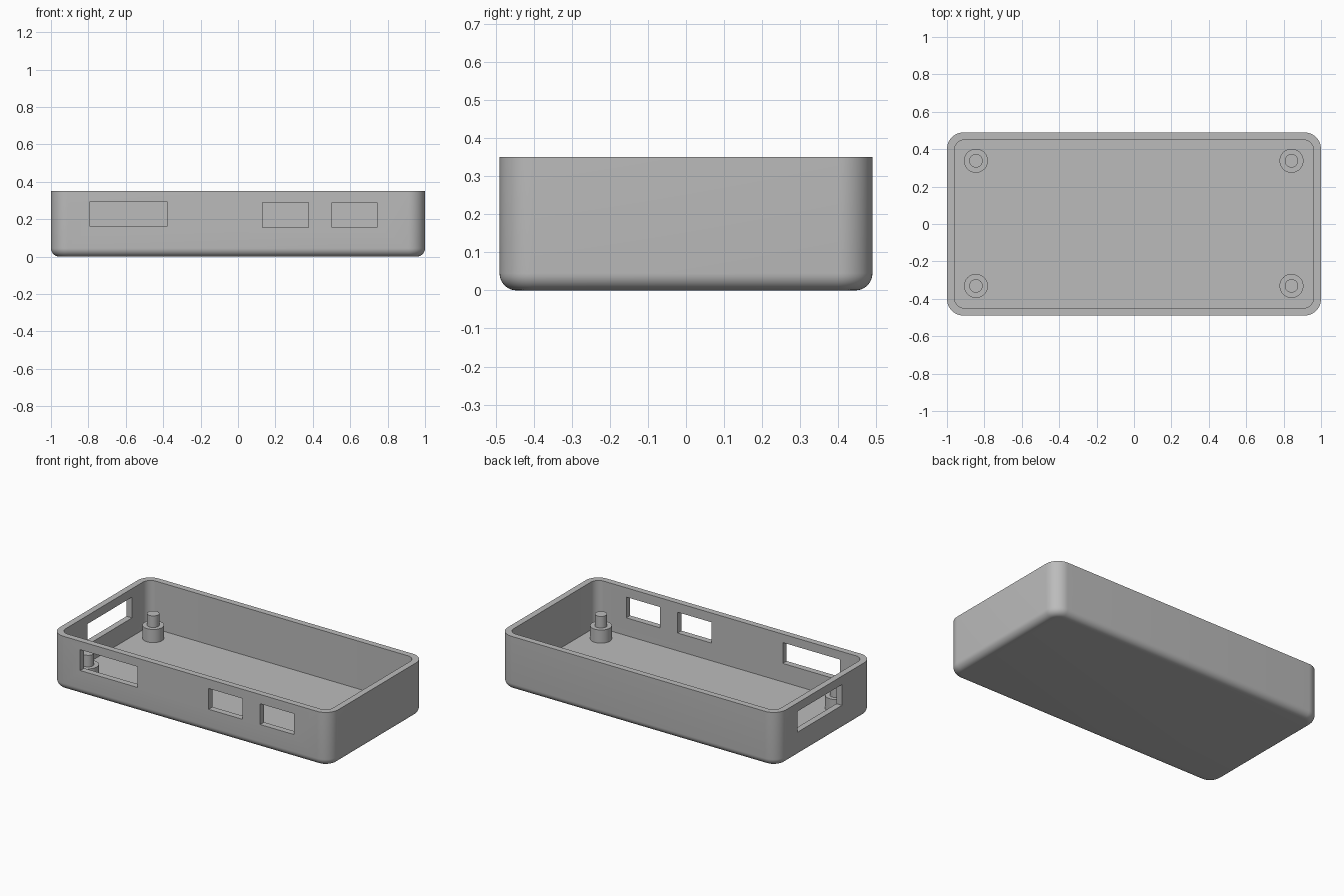
import bpy, bmesh, math

if "Cube" in bpy.data.objects:
    bpy.data.objects.remove(bpy.data.objects["Cube"])

HX, HY, H = 1.0, 0.49, 0.35      # half length, half width, height
WALL, FLOOR = 0.04, 0.04
CORNER, FILLET = 0.09, 0.045

grey = bpy.data.materials.new("plain grey")
grey.diffuse_color = (0.5, 0.5, 0.5, 1)
grey.use_nodes = True
grey.node_tree.nodes["Principled BSDF"].inputs["Base Color"].default_value = grey.diffuse_color


def add_object(name, bm):
    bmesh.ops.recalc_face_normals(bm, faces=bm.faces)
    mesh = bpy.data.meshes.new(name)
    bm.to_mesh(mesh)
    bm.free()
    mesh.materials.append(grey)
    obj = bpy.data.objects.new(name, mesh)
    bpy.context.collection.objects.link(obj)
    return obj


def rounded_outline(hx, hy, r, steps=12):
    pts = []
    for k, (sx, sy) in enumerate([(1, 1), (-1, 1), (-1, -1), (1, -1)]):
        for i in range(steps + 1):
            a = math.pi / 2 * (k + i / steps)
            pts.append((sx * (hx - r) + r * math.cos(a),
                        sy * (hy - r) + r * math.sin(a)))
    return pts


def loft(name, layers):
    """Closed solid through layers of (inset, z, half x, half y, radius)."""
    bm = bmesh.new()
    rings = [[bm.verts.new((x, y, z)) for x, y in rounded_outline(hx - d, hy - d, r - d)]
             for d, z, hx, hy, r in layers]
    for low, high in zip(rings, rings[1:]):
        n = len(low)
        for i in range(n):
            j = (i + 1) % n
            bm.faces.new((low[i], low[j], high[j], high[i]))
    bm.faces.new(rings[0])
    bm.faces.new(rings[-1])
    return add_object(name, bm)


def box(name, x0, x1, y0, y1, z0, z1):
    bm = bmesh.new()
    bmesh.ops.create_cube(bm, size=1)
    for v in bm.verts:
        v.co = ((x0 + x1) / 2 + v.co.x * (x1 - x0),
                (y0 + y1) / 2 + v.co.y * (y1 - y0),
                (z0 + z1) / 2 + v.co.z * (z1 - z0))
    return add_object(name, bm)


def cut(target, cutter):
    mod = target.modifiers.new("cut", 'BOOLEAN')
    mod.operation, mod.solver, mod.object = 'DIFFERENCE', 'EXACT', cutter
    bpy.context.view_layer.objects.active = target
    bpy.ops.object.modifier_apply(modifier=mod.name)
    bpy.data.objects.remove(cutter)


def shade(obj):
    bpy.ops.object.select_all(action='DESELECT')
    obj.select_set(True)
    bpy.context.view_layer.objects.active = obj
    bpy.ops.object.shade_smooth_by_angle(angle=math.radians(30))


# Outer shell with rounded corners and a rounded bottom edge
layers = []
for i in range(9):
    a = math.pi / 2 * i / 8
    layers.append((FILLET * (1 - math.sin(a)), FILLET * (1 - math.cos(a)), HX, HY, CORNER))
layers.append((0, H, HX, HY, CORNER))
tray = loft("case_tray", layers)

# Hollow interior, open at the top
inner = (HX - WALL, HY - WALL, CORNER - WALL + 0.005)
cut(tray, loft("cavity_cutter", [(0, FLOOR, *inner), (0, H + 0.1, *inner)]))

# Port openings in the front wall
for x0, x1, z0, z1 in [(-0.79, -0.38, 0.16, 0.295),
                       (0.132, 0.376, 0.155, 0.29),
                       (0.502, 0.744, 0.155, 0.29)]:
    cut(tray, box("port_cutter", x0, x1, -0.6, -0.4, z0, z1))

# Port opening in the left wall
cut(tray, box("side_port_cutter", -1.1, -0.9, -0.172, 0.285, 0.16, 0.295))
shade(tray)


def cylinder(name, x, y, r, z0, z1):
    bm = bmesh.new()
    bmesh.ops.create_cone(bm, cap_ends=True, segments=40, radius1=r, radius2=r, depth=z1 - z0)
    bmesh.ops.translate(bm, verts=bm.verts, vec=(x, y, (z0 + z1) / 2))
    shade(add_object(name, bm))


# Four board supports, each a standoff with a locating peg
for x in (-0.845, 0.842):
    for y in (-0.331, 0.338):
        cylinder("standoff", x, y, 0.064, FLOOR - 0.01, 0.125)
        cylinder("locating_peg", x, y, 0.036, 0.115, 0.2)
